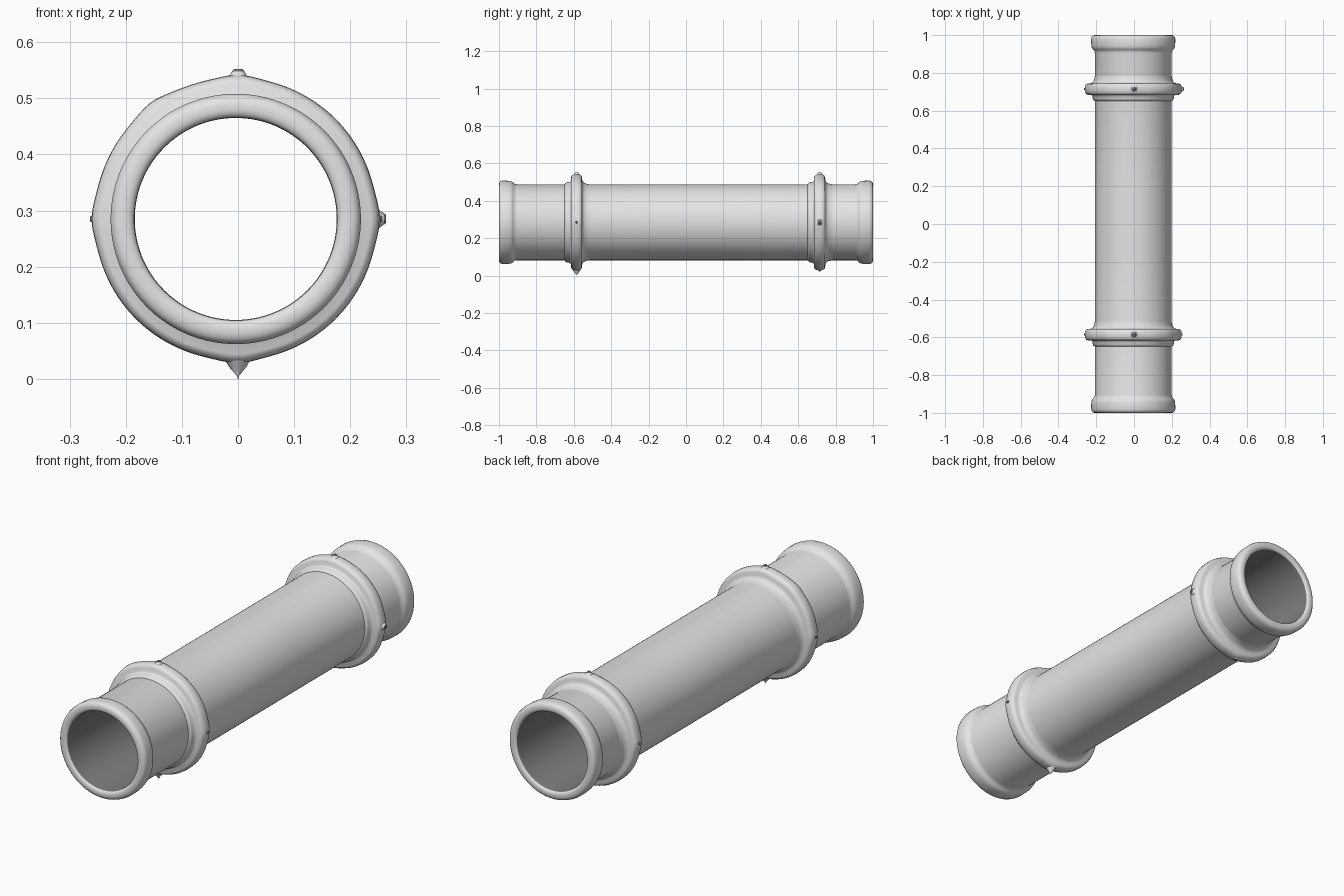
import bpy, math

if "Cube" in bpy.data.objects:
    bpy.data.objects.remove(bpy.data.objects["Cube"])

CX, CZ = -0.004, 0.285      # pipe axis
SEG = 128


def material(name, v):
    m = bpy.data.materials.new(name)
    m.diffuse_color = (v, v, v, 1)
    m.use_nodes = True
    m.node_tree.nodes["Principled BSDF"].inputs["Base Color"].default_value = m.diffuse_color
    return m


light = material("light grey", 0.78)
dark = material("dark grey", 0.2)


def finish(name, verts, faces, angle, dark_rule=None):
    me = bpy.data.meshes.new(name)
    me.from_pydata(verts, [], faces)
    me.materials.append(light)
    me.materials.append(dark)
    if dark_rule:
        for p in me.polygons:
            p.material_index = 1 if dark_rule(p) else 0
    ob = bpy.data.objects.new(name, me)
    bpy.context.collection.objects.link(ob)
    bpy.ops.object.select_all(action='DESELECT')
    ob.select_set(True)
    bpy.context.view_layer.objects.active = ob
    bpy.ops.object.mode_set(mode='EDIT')
    bpy.ops.mesh.select_all(action='SELECT')
    bpy.ops.mesh.normals_make_consistent(inside=False)
    bpy.ops.object.mode_set(mode='OBJECT')
    bpy.ops.object.shade_smooth_by_angle(angle=math.radians(angle))
    return ob


def lathe(name, profile, bump=None, angle=40, dark_rule=None):
    """Spin a closed (y, radius) profile round the pipe axis; bump(angle) swells the outer radius."""
    n = len(profile)
    verts, faces = [], []
    low = min(r for _, r in profile)
    high = max(r for _, r in profile)
    for i in range(SEG):
        a = 2 * math.pi * i / SEG
        for y, r in profile:
            if bump:
                r += bump(a) * ((r - low) / (high - low)) ** 2
            verts.append((CX + r * math.cos(a), y, CZ + r * math.sin(a)))
        k = (i + 1) % SEG
        for j in range(n):
            m = (j + 1) % n
            faces.append((i * n + j, i * n + m, k * n + m, k * n + j))
    return finish(name, verts, faces, angle, dark_rule)


def stud(name, y, deg, base, tip, tip_r):
    """Small tapered knob pointing outward from the ring, with a dark tip."""
    a = math.radians(deg)
    out, side = (math.cos(a), math.sin(a)), (-math.sin(a), math.cos(a))
    rows = [(base, 0.026), (base + (tip - base) * 0.45, 0.016),
            (tip - 0.004, tip_r), (tip, tip_r * 0.7)]
    verts, faces = [], []
    for d, r in rows:
        for i in range(16):
            t = 2 * math.pi * i / 16
            u, v = r * math.cos(t), r * math.sin(t)
            verts.append((CX + out[0] * d + side[0] * u, y + v,
                          CZ + out[1] * d + side[1] * u))
    for k in range(3):
        for i in range(16):
            j = (i + 1) % 16
            faces.append((k * 16 + i, k * 16 + j, k * 16 + 16 + j, k * 16 + 16 + i))
    faces += [tuple(range(16)), tuple(range(48, 64))]
    finish(name, verts, faces, 40, lambda p: p.index >= 32 and p.index != 48)


# hollow pipe with rounded lips at both ends and a dark bore
lip = [(0.2, 0.203), (0.905, 0.203), (0.918, 0.206), (0.925, 0.214), (0.932, 0.219),
       (0.945, 0.222), (0.980, 0.223), (0.991, 0.220), (0.997, 0.214), (1.0, 0.205),
       (1.0, 0.194), (0.998, 0.187), (0.993, 0.182), (0.985, 0.180)]
pipe = lip + [(-y, r) for y, r in reversed(lip)]
lathe("pipe", pipe, angle=60,
      dark_rule=lambda p: math.hypot(p.center.x - CX, p.center.z - CZ) < 0.1815)


# raised rings, each with a narrow collar in front and a soft fillet behind
def swell(a, spots):
    total = 0
    for deg, h in spots:
        d = (math.degrees(a) - deg + 180) % 360 - 180
        total += h * math.exp(-(d / 8) ** 2)
    return total


# each stud: angle, tip radius from the axis, tip half width
for label, yc, studs in (
        ("front", -0.585, ((0, 0.261, 0.006), (89, 0.267, 0.011), (180, 0.260, 0.006),
                           (270.8, 0.285, 0.001), (126, 0.256, 0.009))),
        ("back", 0.715, ((0, 0.268, 0.010), (89, 0.267, 0.010), (180, 0.260, 0.006),
                         (270.8, 0.262, 0.006)))):
    ring = [(-0.066, 0.195), (-0.064, 0.204), (-0.058, 0.211), (-0.050, 0.214),
            (-0.036, 0.216), (-0.031, 0.222), (-0.031, 0.238), (-0.026, 0.246),
            (-0.015, 0.251), (0.0, 0.252), (0.015, 0.251), (0.025, 0.246),
            (0.029, 0.238), (0.030, 0.225), (0.034, 0.215), (0.045, 0.208),
            (0.060, 0.2045), (0.072, 0.2025), (0.072, 0.195)]
    spots = [(d, 0.005) for d, _, _ in studs]
    lathe(label + "_ring", [(yc + y, r) for y, r in ring],
          lambda a: swell(a, spots), angle=50)
    for n, (deg, tip, tr) in enumerate(studs):
        stud(f"{label}_stud_{n + 1}", yc, deg, 0.245, tip, tr)
